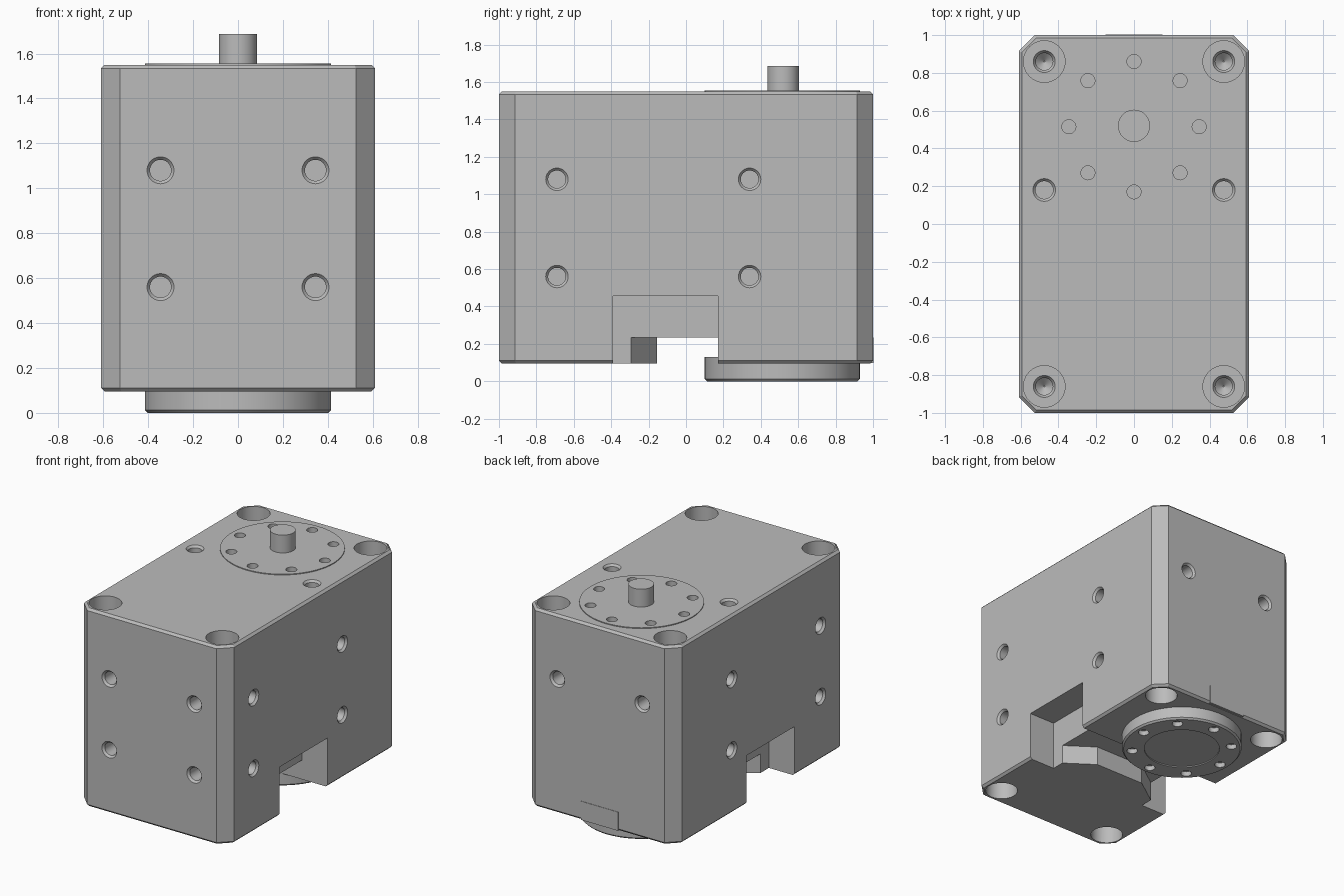
import bpy, bmesh
from math import sin, cos, pi, radians
from mathutils import Matrix, Vector

cube = bpy.data.objects.get("Cube")
if cube:
    bpy.data.objects.remove(cube, do_unlink=True)

GREY = (0.5, 0.5, 0.5, 1)
metal = bpy.data.materials.new("machined_grey")
metal.use_nodes = True
metal.diffuse_color = GREY
bsdf = next(n for n in metal.node_tree.nodes if n.type == 'BSDF_PRINCIPLED')
bsdf.inputs["Base Color"].default_value = GREY


def finish(bm, name):
    bmesh.ops.recalc_face_normals(bm, faces=bm.faces)
    mesh = bpy.data.meshes.new(name)
    bm.to_mesh(mesh)
    bm.free()
    mesh.materials.append(metal)
    ob = bpy.data.objects.new(name, mesh)
    bpy.context.collection.objects.link(ob)
    return ob


def prism(bm, points, z0, z1):
    base = bm.faces.new([bm.verts.new((x, y, z0)) for x, y in points])
    ext = bmesh.ops.extrude_face_region(bm, geom=[base])
    verts = [v for v in ext["geom"] if isinstance(v, bmesh.types.BMVert)]
    bmesh.ops.translate(bm, verts=verts, vec=(0, 0, z1 - z0))


def box(bm, lo, hi):
    prism(bm, [(lo[0], lo[1]), (hi[0], lo[1]), (hi[0], hi[1]), (lo[0], hi[1])], lo[2], hi[2])


def lathe(bm, profile, origin, axis=(0, 0, 1), n=40):
    """Closed solid turned round an axis from (radius, height) pairs."""
    turn = Vector((0, 0, 1)).rotation_difference(Vector(axis)).to_matrix().to_4x4()
    place = Matrix.Translation(origin) @ turn
    rings = []
    for r, h in profile:
        ring = [place @ Vector((r * cos(2 * pi * i / n), r * sin(2 * pi * i / n), h)) for i in range(n)]
        rings.append([bm.verts.new(p) for p in ring])
    for a, b in zip(rings, rings[1:]):
        for i in range(n):
            j = (i + 1) % n
            bm.faces.new((a[i], a[j], b[j], b[i]))
    bm.faces.new(rings[0])
    bm.faces.new(rings[-1])


def cut(ob, cutter):
    mod = ob.modifiers.new("cut", 'BOOLEAN')
    mod.operation, mod.solver, mod.object = 'DIFFERENCE', 'EXACT', cutter
    bpy.context.view_layer.objects.active = ob
    bpy.ops.object.modifier_apply(modifier=mod.name)


# Main dimensions
HX, HY, CH, Z0, Z1 = 0.61, 1.0, 0.085, 0.095, 1.55
AXIS_Y = 0.515

# Housing: block with chamfered corners and rims
bm = bmesh.new()
quarter = [(HX, HY - CH), (HX - CH, HY)]
outline = quarter + [(-x, y) for x, y in quarter[::-1]]
outline += [(-x, -y) for x, y in outline]
prism(bm, outline, Z0, Z1)
rims = [e for e in bm.edges if abs(e.verts[0].co.z - e.verts[1].co.z) < 1e-5]
bmesh.ops.bevel(bm, geom=rims, offset=0.016, segments=1, affect='EDGES', profile=0.5)
housing = finish(bm, "housing")

# Side pockets and the flared channel that joins them
bm = bmesh.new()
box(bm, (0.4, -0.39, -0.1), (0.8, 0.17, 0.455))
box(bm, (-0.8, -0.39, -0.1), (-0.4, 0.17, 0.455))
pockets = finish(bm, "pocket_cutter")
bm = bmesh.new()
flare = [(0.45, 0.17), (0.45, -0.295), (0.4, -0.295), (0.2, -0.155)]
prism(bm, flare + [(-x, y) for x, y in flare[::-1]], -0.1, 0.235)
channel = finish(bm, "channel_cutter")

# Mounting holes: threaded on the faces, counterbored at the corners
THREAD = [(0.06, 0.02), (0.06, 0), (0.047, -0.015), (0.047, -0.12)]
BORE = [(0.11, 0.02), (0.11, -0.17), (0.058, -0.17), (0.045, -0.19), (0.045, -0.28), (0.003, -0.32)]
bm = bmesh.new()
for s in (-1, 1):
    for z in (0.56, 1.08):
        lathe(bm, THREAD, (s * 0.345, -HY, z), (0, -1, 0))
        for y in (-0.69, 0.34):
            lathe(bm, THREAD, (s * HX, y, z), (s, 0, 0))
    lathe(bm, THREAD, (s * 0.345, HY, 1.08), (0, 1, 0))
    lathe(bm, THREAD, (s * 0.475, 0.18, Z1), (0, 0, 1))
    for y in (-0.86, 0.86):
        lathe(bm, BORE, (s * 0.475, y, Z1), (0, 0, 1))
        lathe(bm, BORE, (s * 0.475, y, Z0), (0, 0, -1))
holes = finish(bm, "hole_cutter")

# Bolt circles on both flanges
bm = bmesh.new()
for i in range(8):
    a = i * pi / 4
    x, y = 0.345 * cos(a), AXIS_Y + 0.345 * sin(a)
    lathe(bm, [(0.037, -0.05), (0.037, 0.035)], (x, y, 0), n=24)
    lathe(bm, [(0.037, -0.035), (0.037, 0.05)], (x, y, Z1), n=24)
bolts = finish(bm, "bolt_hole_cutter")

# Output flange below, with shallow centre recess
bm = bmesh.new()
lathe(bm, [(0.26, 0.008), (0.26, 0), (0.403, 0), (0.415, 0.012), (0.415, 0.13)], (0, AXIS_Y, 0), n=72)
output_flange = finish(bm, "output_flange")

# Thin top flange and the shaft
bm = bmesh.new()
lathe(bm, [(0.415, -0.006), (0.415, 0.006)], (0, AXIS_Y, Z1), n=72)
top_flange = finish(bm, "top_flange")
bm = bmesh.new()
lathe(bm, [(0.085, -0.01), (0.085, 0.137)], (0, AXIS_Y + 0.005, Z1), n=48)
shaft = finish(bm, "shaft")

# Cover plate on the back
bm = bmesh.new()
box(bm, (-0.15, HY - 0.02, Z0 + 0.003), (0.15, HY + 0.003, 0.235))
back_plate = finish(bm, "back_plate")

for cutter in (pockets, channel, holes, bolts):
    cut(housing, cutter)
cut(output_flange, bolts)
cut(top_flange, bolts)
for cutter in (pockets, channel, holes, bolts):
    bpy.data.objects.remove(cutter, do_unlink=True)

# Smooth round walls, keep machined edges sharp
bpy.ops.object.select_all(action='DESELECT')
for ob in (housing, output_flange, top_flange, shaft, back_plate):
    ob.select_set(True)
bpy.context.view_layer.objects.active = housing
bpy.ops.object.shade_smooth_by_angle(angle=radians(30))
